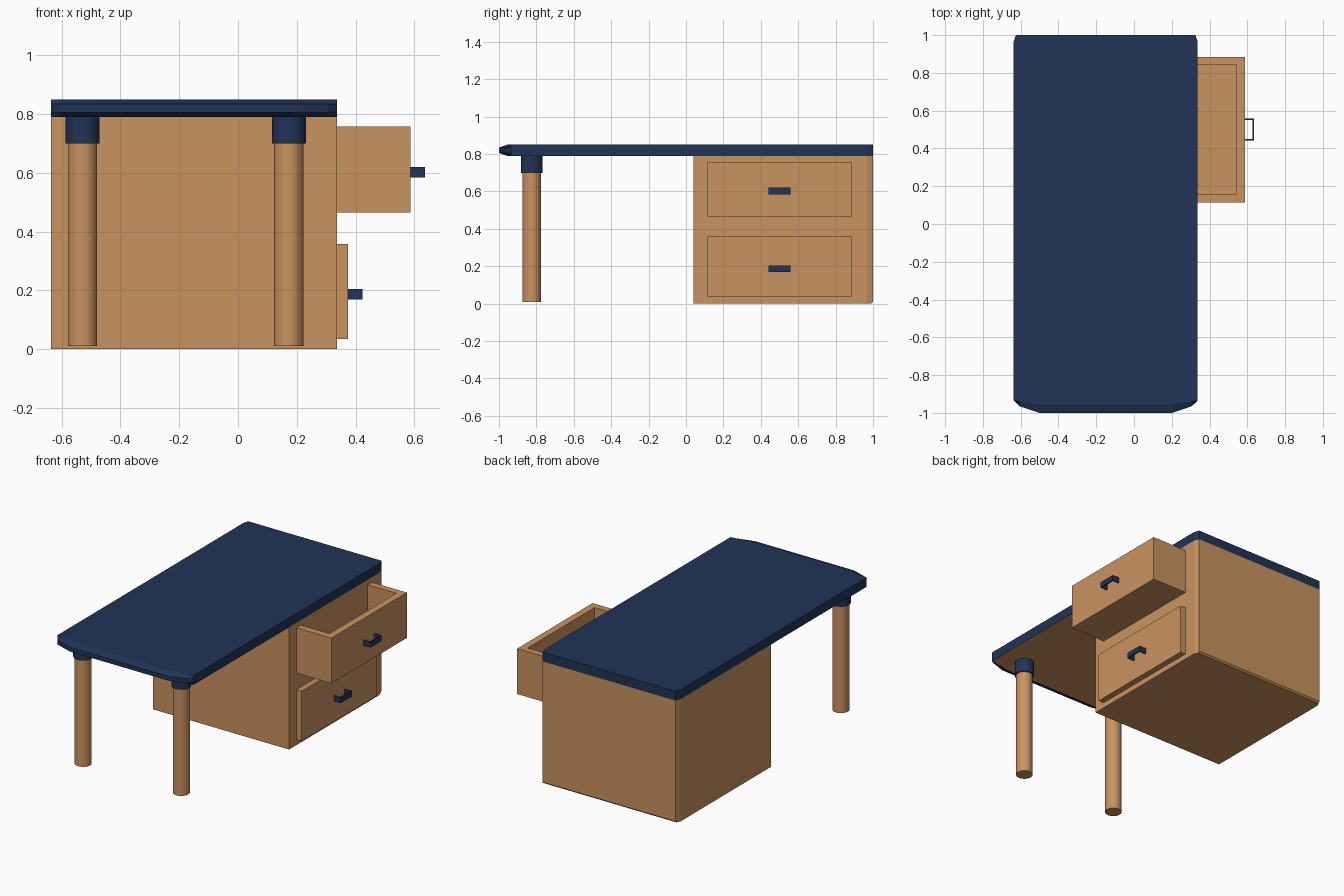
import bpy, bmesh, math

if "Cube" in bpy.data.objects:
    bpy.data.objects.remove(bpy.data.objects["Cube"])


def material(name, rgb):
    m = bpy.data.materials.new(name)
    m.diffuse_color = (*rgb, 1)
    m.use_nodes = True
    m.node_tree.nodes["Principled BSDF"].inputs["Base Color"].default_value = m.diffuse_color
    return m


WOOD = material("light wood", (0.584, 0.292, 0.115))
NAVY = material("navy paint", (0.015, 0.034, 0.094))
X0, X1 = -0.637, 0.337          # left and right of desk
MID, HALF = (X0 + X1) / 2, (X1 - X0) / 2


def finish(name, bm, *mats):
    bmesh.ops.recalc_face_normals(bm, faces=bm.faces)
    me = bpy.data.meshes.new(name)
    bm.to_mesh(me)
    bm.free()
    ob = bpy.data.objects.new(name, me)
    bpy.context.collection.objects.link(ob)
    for m in mats:
        me.materials.append(m)
    return ob


def add_box(bm, lo, hi):
    vs = bmesh.ops.create_cube(bm, size=1)["verts"]
    for v in vs:
        for i in range(3):
            v.co[i] = lo[i] if v.co[i] < 0 else hi[i]


def loft(name, rings, *mats):
    """Join equal outlines [(points, z)] into a closed solid."""
    bm = bmesh.new()
    rows = [[bm.verts.new((x, y, z)) for x, y in pts] for pts, z in rings]
    n = len(rows[0])
    for a, b in zip(rows, rows[1:]):
        for i in range(n):
            j = (i + 1) % n
            bm.faces.new((a[i], a[j], b[j], b[i]))
    bm.faces.new(rows[0][::-1])
    bm.faces.new(rows[-1])
    return finish(name, bm, *mats)


def outline(half_pts):
    """Mirror right-hand points across the desk's middle."""
    return ([(MID + x, y) for x, y in half_pts]
            + [(MID - x, y) for x, y in half_pts[::-1]])


# desk top with clipped, bevelled front end and wooden underside
back = [(HALF, -0.935), (HALF, 0.965), (HALF - 0.012, 1.0)]
inner = outline([(0.352, -0.955), (0.455, -0.94)] + back)
outer = outline([(0.352, -1.0), (0.455, -0.965)] + back)
top = loft("desk_top", [(inner, 0.79), (outer, 0.806), (outer, 0.834), (inner, 0.85)], NAVY, WOOD)
for f in top.data.polygons:
    if f.normal.z < -0.95:
        f.material_index = 1

# cabinet with clipped back corners
base = outline([(HALF, 0.04), (HALF, 0.965), (HALF - 0.012, 1.0)])
small = outline([(HALF, 0.04), (HALF, 0.965), (HALF - 0.012, 0.99)])
loft("cabinet", [(small, 0.0), (base, 0.01), (base, 0.79)], WOOD)

# closed lower drawer front
bm = bmesh.new()
add_box(bm, (0.33, 0.115, 0.035), (0.375, 0.885, 0.358))
finish("lower_drawer", bm, WOOD)

# open upper drawer: floor, front and two sides
bm = bmesh.new()
add_box(bm, (0.33, 0.16, 0.465), (0.542, 0.842, 0.505))
add_box(bm, (0.542, 0.115, 0.465), (0.587, 0.885, 0.758))
add_box(bm, (0.33, 0.115, 0.465), (0.542, 0.16, 0.758))
add_box(bm, (0.33, 0.842, 0.465), (0.542, 0.885, 0.758))
finish("upper_drawer", bm, WOOD)

# bracket handles
for name, x, z in (("upper_handle", 0.587, 0.602), ("lower_handle", 0.375, 0.187)):
    bm = bmesh.new()
    t, h = 0.008, 0.018
    add_box(bm, (x + 0.049 - t, 0.442, z - h), (x + 0.049, 0.558, z + h))
    for y in (0.442, 0.558 - t):
        add_box(bm, (x - 0.002, y, z - h), (x + 0.049 - t, y + t, z + h))
    finish(name, bm, NAVY)


def cylinder(name, x, y, r, z0, z1, mat):
    bpy.ops.mesh.primitive_cylinder_add(vertices=32, radius=r, depth=z1 - z0,
                                        location=(x, y, (z0 + z1) / 2))
    ob = bpy.context.object
    ob.name = name
    ob.data.materials.append(mat)
    bpy.ops.object.shade_smooth_by_angle(angle=math.radians(40))


# front legs with painted collars
for side, x in (("left", -0.529), ("right", 0.173)):
    cylinder(side + "_leg", x, -0.825, 0.05, 0.01, 0.72, WOOD)
    cylinder(side + "_leg_collar", x, -0.825, 0.058, 0.70, 0.795, NAVY)
